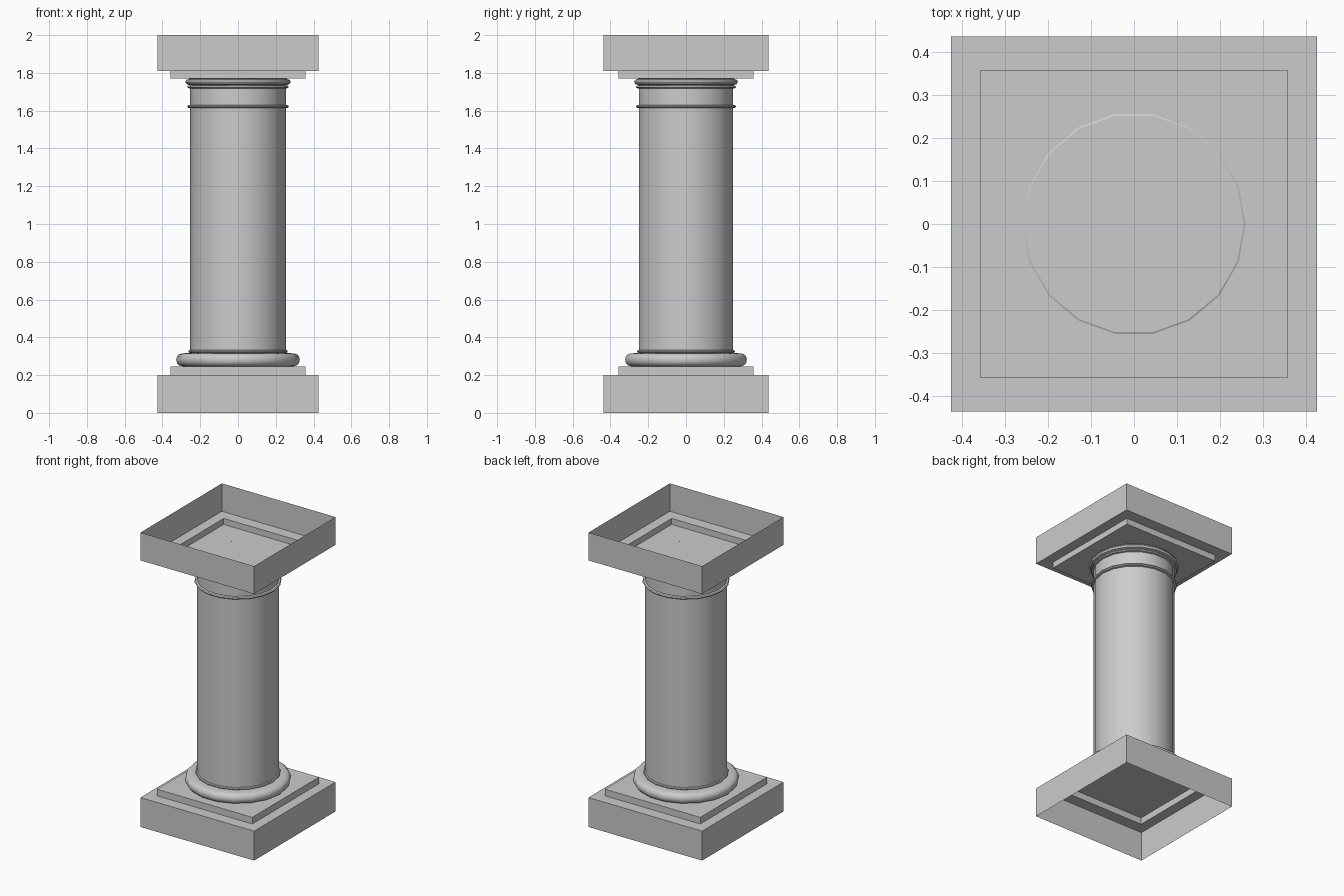
import bpy, bmesh, math

if "Cube" in bpy.data.objects:
    bpy.data.objects.remove(bpy.data.objects["Cube"])

SIDES = 18


def loft(name, rings, cap_last=False, smooth=False):
    """Skin a list of equal-length closed rings of points."""
    bm = bmesh.new()
    loops = [[bm.verts.new(p) for p in ring] for ring in rings]
    n = len(loops[0])
    for a, b in zip(loops, loops[1:]):
        for i in range(n):
            j = (i + 1) % n
            bm.faces.new((a[i], a[j], b[j], b[i]))
    if cap_last:
        bm.faces.new(loops[-1])
    if rings[-1][0][2] < rings[0][0][2]:
        bmesh.ops.reverse_faces(bm, faces=bm.faces[:])
    mesh = bpy.data.meshes.new(name)
    bm.to_mesh(mesh)
    bm.free()
    obj = bpy.data.objects.new(name, mesh)
    bpy.context.collection.objects.link(obj)
    if smooth:
        bpy.ops.object.select_all(action='DESELECT')
        obj.select_set(True)
        bpy.context.view_layer.objects.active = obj
        bpy.ops.object.shade_smooth_by_angle(angle=math.radians(40))
    return obj


def rect(hx, hy, z):
    return [(-hx, -hy, z), (hx, -hy, z), (hx, hy, z), (-hx, hy, z)]


def circle(r, z):
    return [(r * math.cos(math.tau * i / SIDES), r * math.sin(math.tau * i / SIDES), z)
            for i in range(SIDES)]


def stepped_block(name, z_outer, z_ledge, z_inner):
    # hollow shell, open on its outer end
    loft(name, [rect(0.427, 0.437, z_outer), rect(0.427, 0.437, z_ledge),
                rect(0.358, 0.358, z_ledge), rect(0.358, 0.358, z_inner)], cap_last=True)


def half_round(r, bulge, z, h, steps=4):
    # profile points of a rounded moulding
    return [(r + bulge * math.sin(math.pi * i / steps),
             z - h * math.cos(math.pi * i / steps)) for i in range(steps + 1)]


# square base and top block
stepped_block("base_block", 0.0, 0.2, 0.245)
stepped_block("top_block", 2.0, 1.811, 1.77)

# round shaft with its mouldings
profile = [(0.285, 0.245)]
profile += half_round(0.300, 0.027, 0.281, 0.033, 6)
profile += [(0.270, 0.317)]
profile += half_round(0.253, 0.010, 0.325, 0.008)
profile += half_round(0.253, 0.016, 1.622, 0.009)
profile += half_round(0.253, 0.016, 1.726, 0.009)
profile += half_round(0.258, 0.021, 1.752, 0.016)
profile += [(0.260, 1.770), (0.256, 1.772)]
loft("shaft", [circle(r, z) for r, z in profile], smooth=True)
